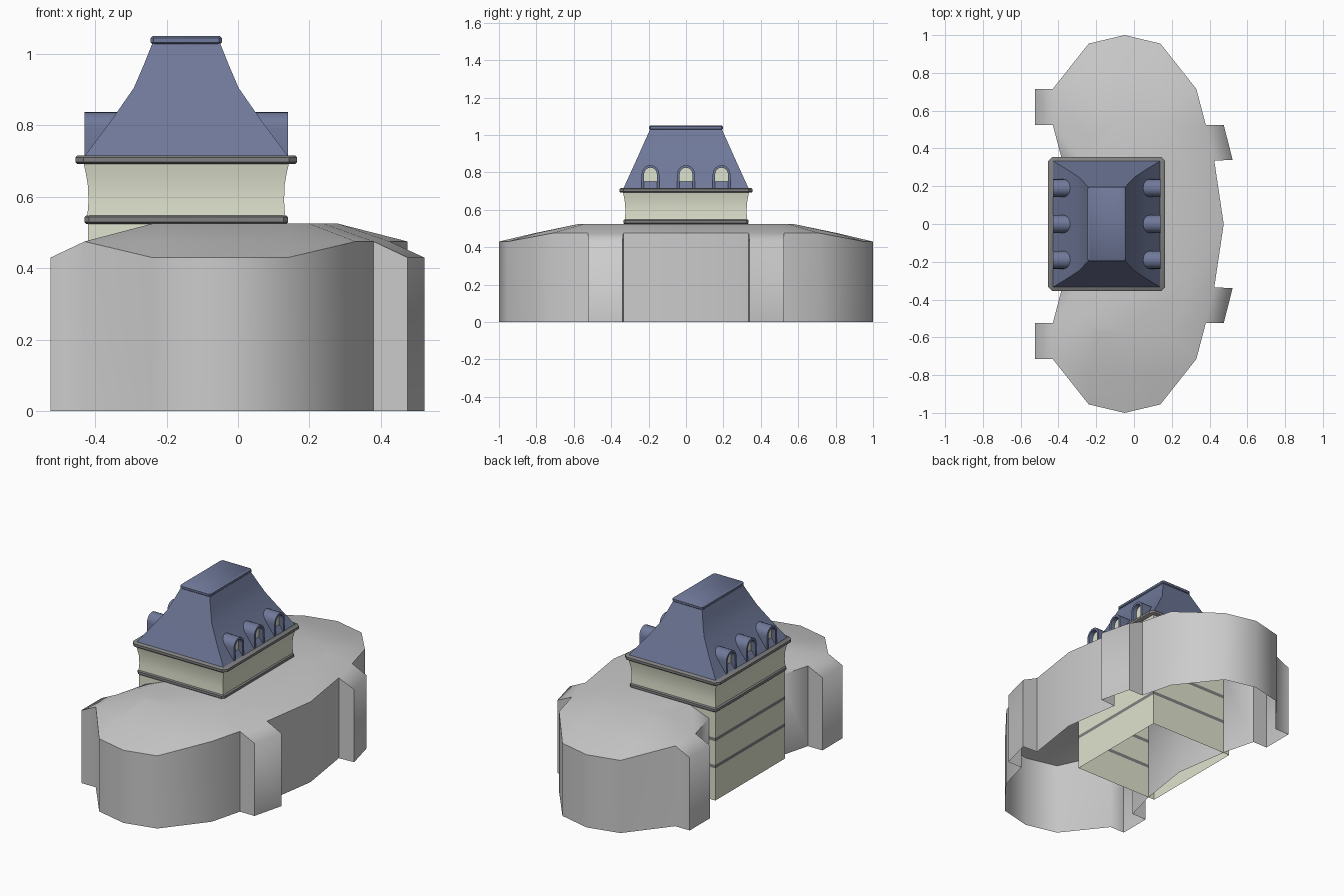
import bpy, bmesh
from math import radians, sin, cos, pi

if "Cube" in bpy.data.objects:
    bpy.data.objects.remove(bpy.data.objects["Cube"])

CX = -0.145  # tower centre in x


def material(name, rgb):
    m = bpy.data.materials.new(name)
    m.diffuse_color = (*rgb, 1)
    m.use_nodes = True
    m.node_tree.nodes["Principled BSDF"].inputs["Base Color"].default_value = m.diffuse_color
    return m


BLUE = material("slate_blue", (0.16, 0.19, 0.32))
CREAM = material("cream", (0.74, 0.77, 0.62))
DARK = material("dark_grey", (0.22, 0.22, 0.22))


def finish(bm, name, mats=(), angle=40):
    bmesh.ops.recalc_face_normals(bm, faces=bm.faces)
    me = bpy.data.meshes.new(name)
    bm.to_mesh(me)
    bm.free()
    for m in mats:
        me.materials.append(m)
    ob = bpy.data.objects.new(name, me)
    bpy.context.collection.objects.link(ob)
    bpy.ops.object.select_all(action='DESELECT')
    ob.select_set(True)
    bpy.context.view_layer.objects.active = ob
    bpy.ops.object.shade_smooth_by_angle(angle=radians(angle))
    return ob


def loft(name, rings, mats, bands=None, chamfer=0, cap=True):
    """Stack rectangles (half x, half y, z); bands gives a material index per section."""
    bm = bmesh.new()
    loops = []
    for hx, hy, z in rings:
        pts = []
        for sx, sy in ((1, 1), (-1, 1), (-1, -1), (1, -1)):
            a, b = (sx * hx, sy * (hy - chamfer)), (sx * (hx - chamfer), sy * hy)
            pair = [a, b] if sx * sy > 0 else [b, a]
            pts += pair if chamfer else pair[:1]
        loops.append([bm.verts.new((CX + x, y, z)) for x, y in pts])
    n = len(loops[0])
    for k, (lo, hi) in enumerate(zip(loops, loops[1:])):
        for i in range(n):
            j = (i + 1) % n
            f = bm.faces.new((lo[i], lo[j], hi[j], hi[i]))
            f.material_index = bands[k] if bands else 0
    if cap:
        bm.faces.new(loops[0])
        bm.faces.new(loops[-1])
    return finish(bm, name, mats)


# Rock base: rim and flat top as (rim x, rim y, top x, top y) for the +y half
RIM_Z, TOP_Z, LOW_Z = 0.475, 0.525, 0.43
ribs = [(.475, 0, .28, 0), (.425, .335, .28, .3), (.38, .525, .24, .46),
        (.33, .715, .2, .54), (.14, .8, .12, .57), (-.05, .81, -.05, .57),
        (-.24, .8, -.2, .57), (-.43, .715, -.24, .54), (-.43, .525, -.24, .46),
        (-.38, .335, -.24, .3), (-.33, 0, -.24, 0)]
# outline entries: rib index, or (rib index, x, y) where the wall stands outside the rim
outline = [0, 1, (1, .522, .34), (2, .475, .525), 2, 3, (4, .14, .955),
           (5, -.05, 1), (6, -.24, .955), 7, (7, -.525, .715),
           (8, -.525, .525), 8, 9, 10]
bm = bmesh.new()
rim = [bm.verts.new((r[0], r[1], RIM_Z)) for r in ribs]
top = [bm.verts.new((r[2], r[3], TOP_Z)) for r in ribs]
columns = []
for o in outline:
    if isinstance(o, tuple):
        i, x, y = o
        edge = bm.verts.new((x, y, LOW_Z))
    else:
        i = o
        edge = rim[i]
    foot = bm.verts.new((edge.co.x, edge.co.y, 0))
    columns.append((foot, edge, rim[i], top[i]))
for a, b in zip(columns, columns[1:]):
    for k in range(3):
        quad = list(dict.fromkeys((a[k], b[k], b[k + 1], a[k + 1])))
        if len(quad) > 2:
            bm.faces.new(quad)
bm.faces.new(top)
half = bm.verts[:] + bm.edges[:] + bm.faces[:]
bmesh.ops.mirror(bm, geom=half, axis='Y', merge_dist=0.001)
bmesh.ops.remove_doubles(bm, verts=bm.verts, dist=0.001)
finish(bm, "rock_base", angle=72)

# Lower tower wall, with two dark bands between the panels
loft("lower_wall", [(.275, .325, z) for z in (0, .19, .21, .35, .37, .53)],
     [CREAM, DARK], [0, 1, 0, 1, 0], cap=False)


# Ledge and eave with rounded edges
def slab(name, hx, hy, z0, z1, mat, chamfer, r=0.005):
    loft(name, [(hx - r, hy - r, z0), (hx, hy, z0 + r),
                (hx, hy, z1 - r), (hx - r, hy - r, z1)], [mat], chamfer=chamfer)


slab("lower_ledge", .285, .335, .524, .548, DARK, .012)
slab("eave", .31, .355, .692, .716, DARK, .022)

# Flared upper wall
loft("upper_wall", [(.277, .327, .545), (.274, .324, .59), (.276, .326, .635),
                    (.282, .332, .67), (.288, .337, .695)], [CREAM], cap=False)

# Roof with its cap
loft("roof", [(.285, .335, .714), (.213, .291, .81), (.147, .248, .905),
              (.119, .219, .97), (.095, .192, 1.03)], [BLUE])
slab("roof_cap", .1, .197, 1.028, 1.05, BLUE, .008)


# Arched dormers, three on each long side
def arch(w, z0, ztop, steps=10):
    pts = [(w, z0)]
    pts += [(w * cos(pi * i / steps), ztop - w + w * sin(pi * i / steps))
            for i in range(steps + 1)]
    return pts + [(-w, z0)]


def dormer(side, y0, tag):
    def row(bm, pts, x):
        return [bm.verts.new((CX + side * x, y0 + y, z)) for y, z in pts]
    outer, inner = arch(.047, .714, .838), arch(.034, .714, .825)
    bm = bmesh.new()
    rows = [row(bm, outer, .15), row(bm, outer, .285),
            row(bm, inner, .285), row(bm, inner, .255)]
    for a, b in zip(rows, rows[1:]):
        for i in range(len(a) - 1):
            bm.faces.new((a[i], a[i + 1], b[i + 1], b[i]))
    finish(bm, "dormer_hood_" + tag, [BLUE])
    bm = bmesh.new()
    bm.faces.new(row(bm, inner, .258))
    pane = finish(bm, "dormer_pane_" + tag, [CREAM])
    if pane.data.polygons[0].normal.x * side < 0:
        pane.data.flip_normals()


for side, label in ((1, "right"), (-1, "left")):
    for n, y in enumerate((-.19, 0, .19)):
        dormer(side, y, f"{label}_{n + 1}")
